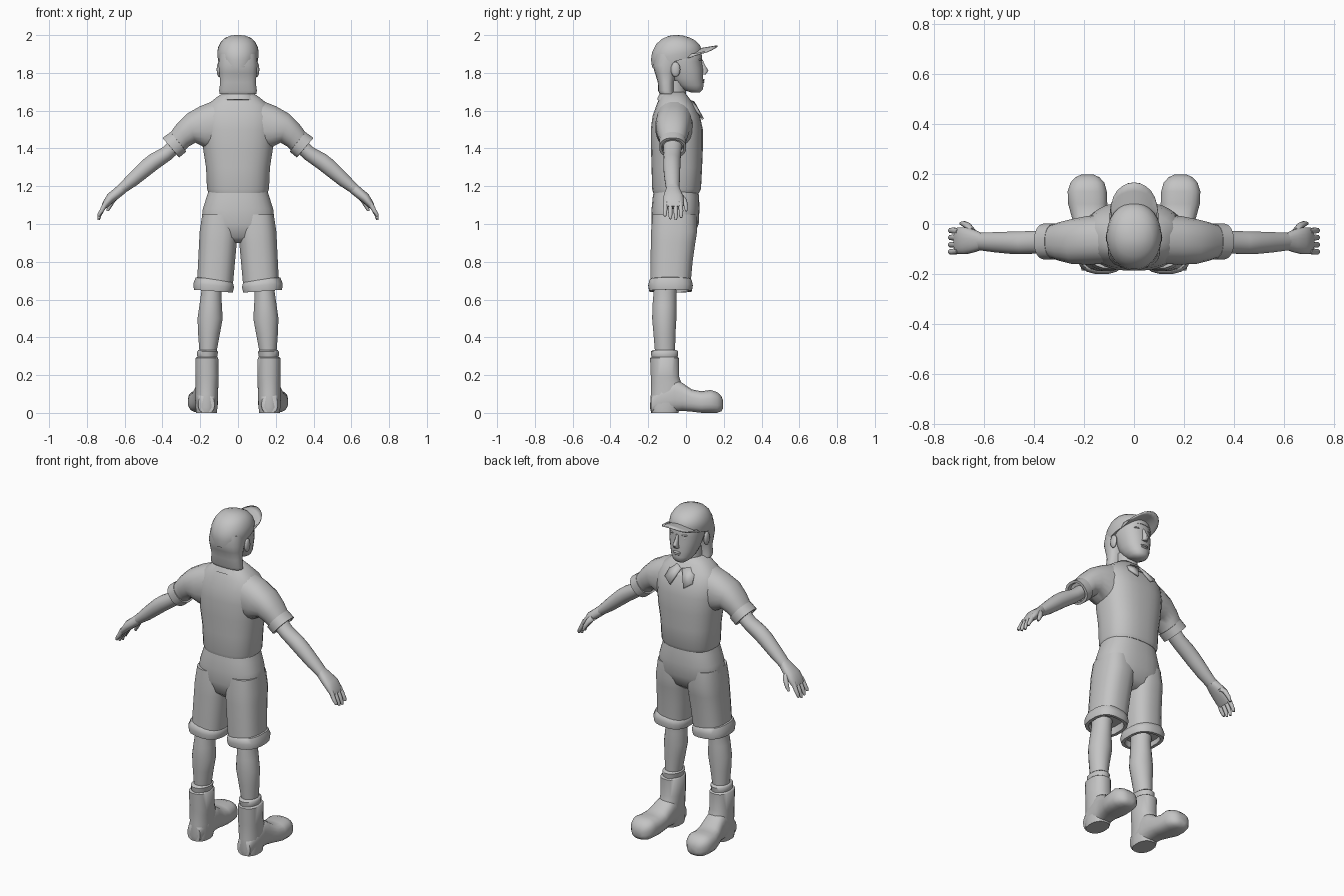
import bpy, bmesh, math
from mathutils import Vector as V

grey = bpy.data.materials.new("plain_grey")
grey.diffuse_color = (0.55, 0.55, 0.55, 1)


def finish(name, bm, mirror=False, thick=0, angle=50):
    bmesh.ops.recalc_face_normals(bm, faces=bm.faces)
    me = bpy.data.meshes.new(name)
    bm.to_mesh(me)
    bm.free()
    me.materials.append(grey)
    me.polygons.foreach_set("use_smooth", [True] * len(me.polygons))
    me.set_sharp_from_angle(angle=math.radians(angle))
    ob = bpy.data.objects.new(name, me)
    bpy.context.collection.objects.link(ob)
    if thick:
        m = ob.modifiers.new("thickness", "SOLIDIFY")
        m.thickness, m.offset = thick, 0
    if mirror:
        ob.modifiers.new("mirror", "MIRROR").use_clip = False
    return ob


def loft(name, rings, mirror=False, p=2.3, n=20):
    """Skin rings given as (end a, end b, half-depth vector)."""
    bm = bmesh.new()
    loops = []
    for a, b, v in rings:
        a, b, v = V(a), V(b), V(v)
        c, u = (a + b) / 2, (b - a) / 2
        loop = []
        for i in range(n):
            t = math.tau * (i + 0.5) / n
            cs, sn = math.cos(t), math.sin(t)
            x = math.copysign(abs(cs) ** (2 / p), cs)
            y = math.copysign(abs(sn) ** (2 / p), sn)
            loop.append(bm.verts.new(c + u * x + v * y))
        loops.append(loop)
    for l0, l1 in zip(loops, loops[1:]):
        for i in range(n):
            j = (i + 1) % n
            bm.faces.new((l0[i], l0[j], l1[j], l1[i]))
    bm.faces.new(loops[0][::-1])
    bm.faces.new(loops[-1])
    return finish(name, bm, mirror)


def level(z, x0, x1, y0, y1):       # horizontal ring
    y = (y0 + y1) / 2
    return (x0, y, z), (x1, y, z), (0, (y1 - y0) / 2, 0)


def body(z, h, y0, y1):             # centred horizontal ring
    return level(z, -h, h, y0, y1)


def limb(xa, za, xb, zb, y, r):     # ring across an arm
    return (xa, y, za), (xb, y, zb), (0, r, 0)


def tilt(ya, za, yb, zb, h):        # centred ring, back to front
    return (0, ya, za), (0, yb, zb), (h, 0, 0)


def slab(y, x0, x1, z0, z1):        # upright ring across a foot
    z = (z0 + z1) / 2
    return (x0, y, z), (x1, y, z), (0, 0, (z1 - z0) / 2)


def ball(name, loc, size, mirror=False, seg=12):
    bm = bmesh.new()
    bmesh.ops.create_uvsphere(bm, u_segments=seg, v_segments=8, radius=1)
    for v in bm.verts:
        v.co = V((v.co[i] * size[i] + loc[i] for i in range(3)))
    return finish(name, bm, mirror)


# Shirt
loft("shirt_body", [body(*r) for r in (
    (1.165, .157, -.175, .07), (1.185, .165, -.18, .08), (1.3, .17, -.183, .086),
    (1.4, .186, -.186, .09), (1.5, .195, -.187, .09), (1.57, .195, -.178, .075),
    (1.63, .165, -.157, .045), (1.67, .115, -.14, .015), (1.7, .07, -.12, -.01))], p=2.5, n=28)
loft("shirt_sleeve", [limb(*r) for r in (
    (.10, 1.665, .10, 1.38, -.06, .10), (.20, 1.625, .17, 1.40, -.065, .098),
    (.27, 1.585, .225, 1.43, -.07, .09), (.325, 1.53, .26, 1.41, -.07, .078),
    (.365, 1.475, .285, 1.385, -.07, .066))], True)
loft("sleeve_cuff", [limb(*r) for r in (
    (.345, 1.475, .283, 1.395, -.07, .06), (.358, 1.487, .273, 1.383, -.07, .072),
    (.40, 1.456, .31, 1.352, -.07, .072), (.39, 1.445, .32, 1.362, -.07, .058),
    (.37, 1.455, .305, 1.377, -.07, .055))], True)

# Collar with two pointed flaps
loft("collar", [tilt(*r) for r in (
    (-.155, 1.66, .06, 1.61, .12), (-.14, 1.69, .03, 1.645, .09),
    (-.13, 1.705, .012, 1.665, .075), (-.12, 1.69, .0, 1.65, .066))])
bm = bmesh.new()
bm.faces.new([bm.verts.new(c) for c in (
    (.004, .04, 1.645), (.075, .0, 1.66), (.09, .07, 1.585), (.045, .09, 1.555))])
finish("collar_flap", bm, True, thick=.012)

# Arms
loft("arm", [limb(*r) for r in (
    (.35, 1.45, .30, 1.39, -.07, .05), (.40, 1.405, .355, 1.34, -.072, .046),
    (.465, 1.37, .425, 1.29, -.075, .046), (.51, 1.335, .47, 1.255, -.075, .045),
    (.57, 1.275, .535, 1.205, -.073, .041), (.635, 1.205, .605, 1.16, -.07, .035))], True, 2)
loft("palm", [limb(*r) for r in (
    (.625, 1.215, .595, 1.165, -.07, .033), (.655, 1.188, .622, 1.143, -.068, .045),
    (.69, 1.16, .655, 1.118, -.067, .054), (.718, 1.112, .69, 1.088, -.067, .054),
    (.722, 1.095, .702, 1.08, -.067, .048))], True)
for i, (y, drop) in enumerate(((-.111, .02), (-.083, .005), (-.054, 0), (-.026, .012))):
    loft("finger_%d" % (i + 1), [limb(*r) for r in (
        (.712, 1.12, .688, 1.102, y * .9 - .007, .013),
        (.733, 1.075, .71, 1.066, y, .0125),
        (.744, 1.045 + drop / 2, .724, 1.04 + drop / 2, y, .011),
        (.745, 1.022 + drop, .731, 1.02 + drop, y, .006))], True, 2, 8)
loft("thumb", [limb(*r) for r in (
    (.66, 1.165, .63, 1.135, -.035, .02), (.675, 1.135, .648, 1.12, -.01, .015),
    (.69, 1.1, .668, 1.09, .0, .012), (.698, 1.07, .684, 1.067, .002, .007))], True, 2, 8)

# Shorts
loft("shorts_seat", [body(*r) for r in (
    (.9, .09, -.13, .0), (.93, .16, -.165, .04), (1.0, .197, -.183, .068),
    (1.08, .187, -.183, .072), (1.14, .168, -.177, .07), (1.185, .154, -.17, .065))], p=2.5, n=28)
loft("shorts_leg", [level(*r) for r in (
    (1.05, .01, .19, -.178, .055), (.96, .0, .204, -.186, .06), (.9, .006, .207, -.187, .05),
    (.8, .015, .212, -.189, .036), (.68, .026, .218, -.19, .025))], True, 2.6)
loft("shorts_cuff", [((a, -.082, za), (b, -.082, zb), (0, d, 0)) for a, za, b, zb, d in (
    (.035, .695, .21, .72, .105), (.026, .69, .225, .717, .112),
    (.02, .665, .238, .685, .119), (.027, .637, .234, .652, .114),
    (.045, .638, .215, .652, .097), (.05, .68, .21, .69, .095))], True, 2.6)

# Legs, socks and boots
loft("leg", [level(*r) for r in (
    (.75, .08, .2, -.165, -.04), (.64, .087, .195, -.172, -.05), (.57, .085, .205, -.178, -.05),
    (.5, .08, .215, -.18, -.05), (.42, .095, .212, -.173, -.055), (.3, .117, .203, -.163, -.058))],
    True, 2)
loft("sock", [level(*r) for r in (
    (.28, .112, .213, -.18, -.045), (.305, .108, .217, -.185, -.042),
    (.325, .105, .217, -.187, -.04), (.333, .115, .21, -.175, -.05))], True, 2)
loft("boot_shaft", [level(*r) for r in (
    (0, .112, .222, -.185, -.04), (.03, .108, .225, -.192, -.03), (.1, .105, .225, -.187, -.01),
    (.16, .103, .225, -.186, -.025), (.19, .102, .225, -.187, -.035),
    (.29, .104, .226, -.191, -.035), (.297, .112, .218, -.18, -.045))], True)
loft("boot_foot", [slab(*r) for r in (
    (-.185, .125, .21, .0, .09), (-.13, .107, .225, .0, .15), (-.06, .105, .228, .006, .18),
    (-.02, .106, .235, .01, .16), (.03, .105, .25, .006, .125), (.08, .106, .264, .0, .115),
    (.13, .108, .266, .0, .122), (.165, .118, .255, .0, .11), (.187, .138, .235, .008, .09),
    (.197, .16, .212, .025, .065))], True, 2.7)

# Head, neck and hair
loft("neck", [body(z, .06, -.13, .0) for z in (1.6, 1.68, 1.76)], p=2)
loft("head", [body(*r) for r in (
    (1.697, .03, .025, .075), (1.712, .05, -.02, .09), (1.735, .065, -.05, .093),
    (1.77, .078, -.08, .09), (1.82, .09, -.1, .09), (1.86, .095, -.12, .084),
    (1.89, .096, -.12, .086), (1.93, .09, -.12, .07))], p=2.2, n=24)
loft("hair", [body(*r) for r in (
    (1.688, .098, -.14, -.06), (1.705, .101, -.148, -.062), (1.75, .095, -.15, -.06),
    (1.8, .1, -.165, -.05), (1.84, .104, -.178, -.03), (1.9, .1, -.17, 0))], p=2.6)

# Face
loft("nose", [tilt(*r) for r in (
    (.07, 1.868, .088, 1.87, .007), (.07, 1.835, .102, 1.84, .01),
    (.07, 1.805, .12, 1.812, .015), (.07, 1.79, .105, 1.792, .017))], n=10)
ball("upper_lip", (0, .09, 1.763), (.026, .009, .006))
ball("lower_lip", (0, .089, 1.752), (.022, .009, .006))
ball("eye", (.036, .067, 1.848), (.015, .012, .008), True)
ball("eyebrow", (.037, .07, 1.869), (.021, .012, .005), True)
ball("ear", (.1, -.055, 1.818), (.013, .025, .04), True)

# Cap
loft("cap_crown", [tilt(*r) for r in (
    (-.18, 1.828, .085, 1.9, .105), (-.186, 1.87, .084, 1.925, .11),
    (-.18, 1.91, .072, 1.95, .107), (-.16, 1.95, .052, 1.97, .093),
    (-.13, 1.979, .02, 1.987, .073), (-.09, 1.996, -.015, 1.997, .04),
    (-.065, 2.0, -.04, 2.0, .012))], p=2.1, n=28)
bm = bmesh.new()
rows = []
for i in range(13):
    a = math.radians(-90 + 15 * i)
    x, edge = .095 * math.sin(a), .03 + .136 * max(0, math.cos(a)) ** .8
    rows.append([bm.verts.new((x, edge * s, 1.915 + .027 * s - 4.5 * x * x))
                 for s in (.2, .5, .8, 1)])
for r0, r1 in zip(rows, rows[1:]):
    for k in range(3):
        bm.faces.new((r0[k], r1[k], r1[k + 1], r0[k + 1]))
finish("cap_brim", bm, thick=.008)
